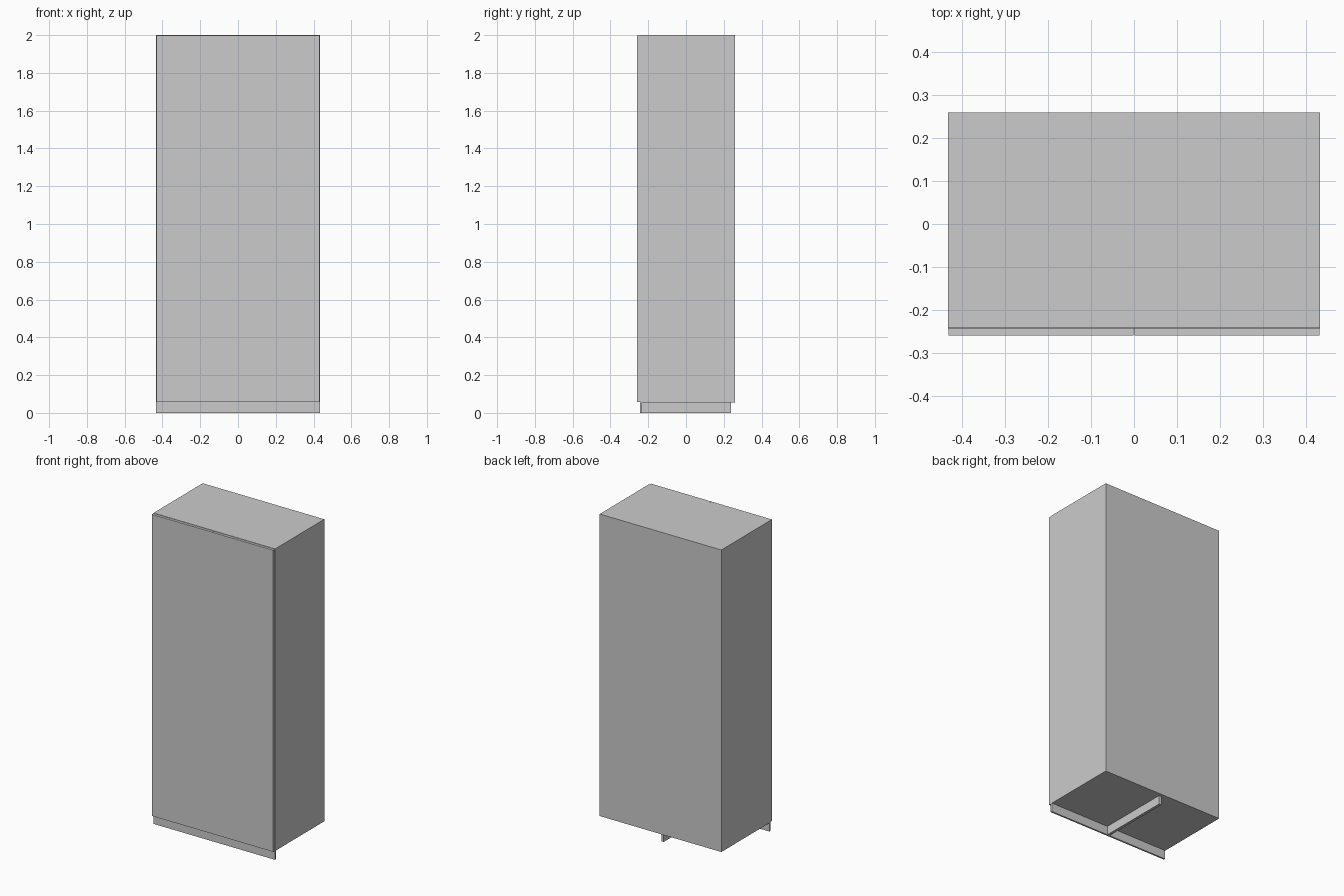
import bpy

if "Cube" in bpy.data.objects:
    bpy.data.objects.remove(bpy.data.objects["Cube"])

W, BACK, FRONT = 0.433, 0.259, -0.241   # half width, rear and front of carcass
BASE, TOP, T = 0.056, 2.0, 0.017        # carcass bottom, top, panel thickness


def box(name, x0, x1, y0, y1, z0, z1):
    bpy.ops.mesh.primitive_cube_add(
        size=1, location=((x0 + x1) / 2, (y0 + y1) / 2, (z0 + z1) / 2))
    ob = bpy.context.object
    ob.name = name
    ob.scale = (x1 - x0, y1 - y0, z1 - z0)
    bpy.ops.object.transform_apply(location=False, rotation=False, scale=True)
    return ob


# Carcass: sides, top, bottom, back and centre divider
box("left_side", -W, -W + T, FRONT, BACK, BASE, TOP)
box("right_side", W - T, W, FRONT, BACK, BASE, TOP)
box("top_panel", -W + T, W - T, FRONT, BACK, TOP - T, TOP)
box("bottom_panel", -W + T, W - T, FRONT, BACK, BASE, BASE + T)
box("back_panel", -W + T, W - T, BACK - T, BACK, BASE + T, TOP - T)
box("centre_divider", -T / 2, T / 2, FRONT, BACK - T, BASE + T, TOP - T)

# Pair of doors with a thin gap in the middle and a slight reveal
box("left_door", -0.431, -0.001, -0.259, FRONT - 0.001, BASE + 0.001, 1.998)
box("right_door", 0.001, 0.431, -0.259, FRONT - 0.001, BASE + 0.001, 1.998)

# Base: front plinth board and centre support running to the rear
box("plinth", -W, W, -0.243, -0.232, 0, BASE)
box("centre_support", -T / 2, T / 2, -0.232, 0.239, 0, BASE)
